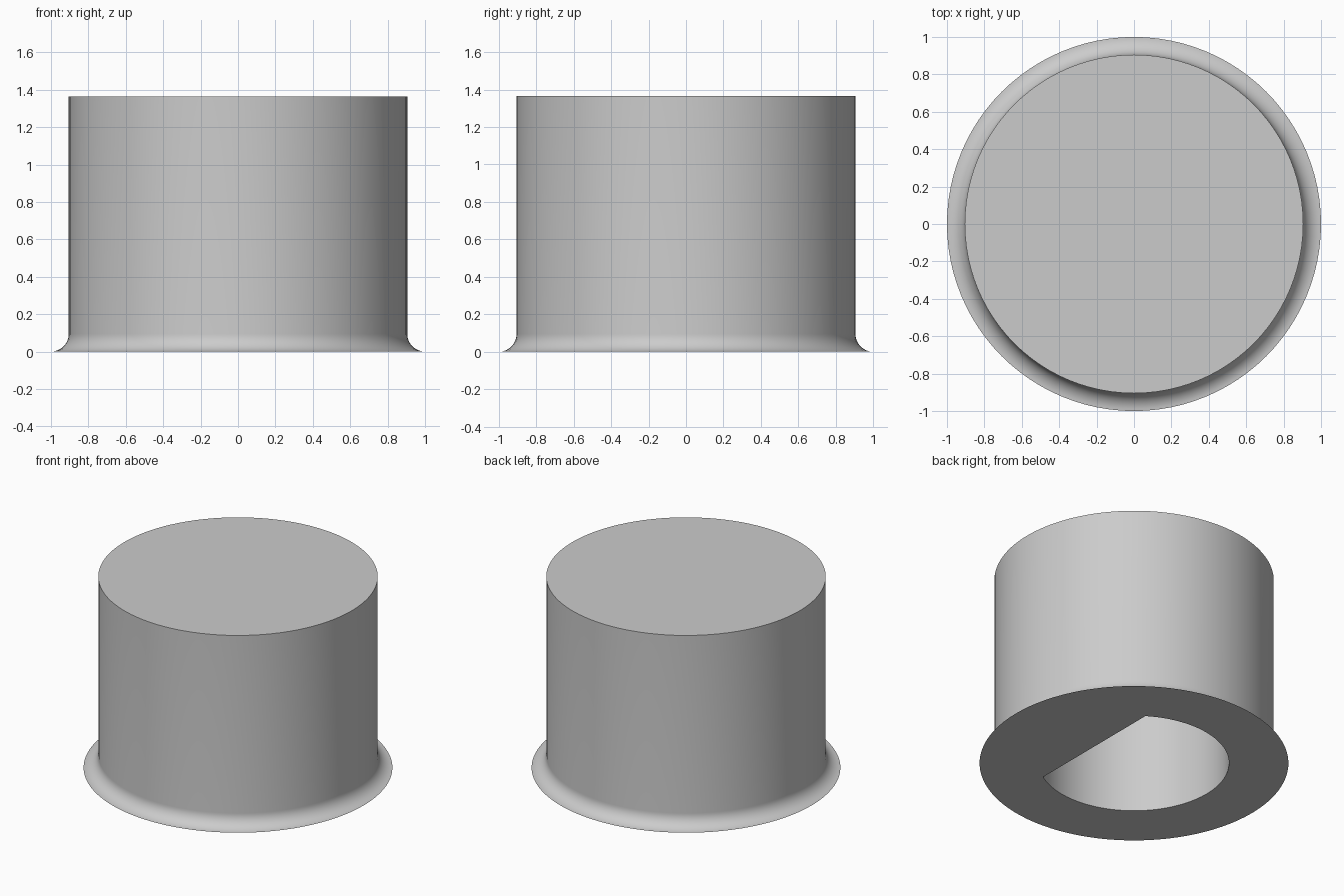
import bpy, bmesh, math

cube = bpy.data.objects.get("Cube")
if cube:
    bpy.data.objects.remove(cube, do_unlink=True)

HEIGHT, BODY_R, FLARE = 1.365, 0.905, 0.095
BORE_R, FLAT_X, BORE_DEPTH = 0.615, 0.336, 1.1
SEGMENTS, ARC_STEPS = 96, 12

grey = bpy.data.materials.new("plain grey")
grey.use_nodes = True
colour = (0.6, 0.6, 0.6, 1)
grey.diffuse_color = colour
grey.node_tree.nodes["Principled BSDF"].inputs["Base Color"].default_value = colour


def make_object(name, bm):
    bmesh.ops.recalc_face_normals(bm, faces=bm.faces)
    mesh = bpy.data.meshes.new(name)
    bm.to_mesh(mesh)
    bm.free()
    mesh.materials.append(grey)
    obj = bpy.data.objects.new(name, mesh)
    bpy.context.collection.objects.link(obj)
    return obj


def loft(rings):
    """Closed solid through a stack of point loops, capped at both ends."""
    bm = bmesh.new()
    loops = [[bm.verts.new(p) for p in ring] for ring in rings]
    n = len(loops[0])
    for a, b in zip(loops, loops[1:]):
        for i in range(n):
            j = (i + 1) % n
            bm.faces.new((a[i], a[j], b[j], b[i]))
    bm.faces.new(loops[0])
    bm.faces.new(loops[-1])
    return bm


def circle(r, z):
    return [(r * math.cos(t), r * math.sin(t), z)
            for t in (math.tau * i / SEGMENTS for i in range(SEGMENTS))]


# Round body with a concave flare at its foot
profile = []
for i in range(ARC_STEPS + 1):
    t = math.pi / 2 * i / ARC_STEPS
    profile.append((BODY_R + FLARE * (1 - math.sin(t)), FLARE * (1 - math.cos(t))))
profile.append((BODY_R, HEIGHT))
body = make_object("flared_cap_body", loft([circle(r, z) for r, z in profile]))

# D-shaped blind bore, with its flat on the left side
start = math.acos(FLAT_X / BORE_R)
sweep = math.tau - 2 * start
angles = [start + sweep * i / SEGMENTS for i in range(SEGMENTS + 1)]
bore = make_object("bore_cutter", loft(
    [[(BORE_R * math.cos(t), BORE_R * math.sin(t), z) for t in angles]
     for z in (-0.2, BORE_DEPTH)]))
bore.hide_render = True

cut = body.modifiers.new("bore", 'BOOLEAN')
cut.operation = 'DIFFERENCE'
cut.solver = 'EXACT'
cut.object = bore

bpy.ops.object.select_all(action='DESELECT')
body.select_set(True)
bpy.context.view_layer.objects.active = body
bpy.ops.object.modifier_apply(modifier=cut.name)
bpy.data.objects.remove(bore, do_unlink=True)

# Smooth walls, crisp rims
bpy.ops.object.shade_smooth_by_angle(angle=math.radians(30))
